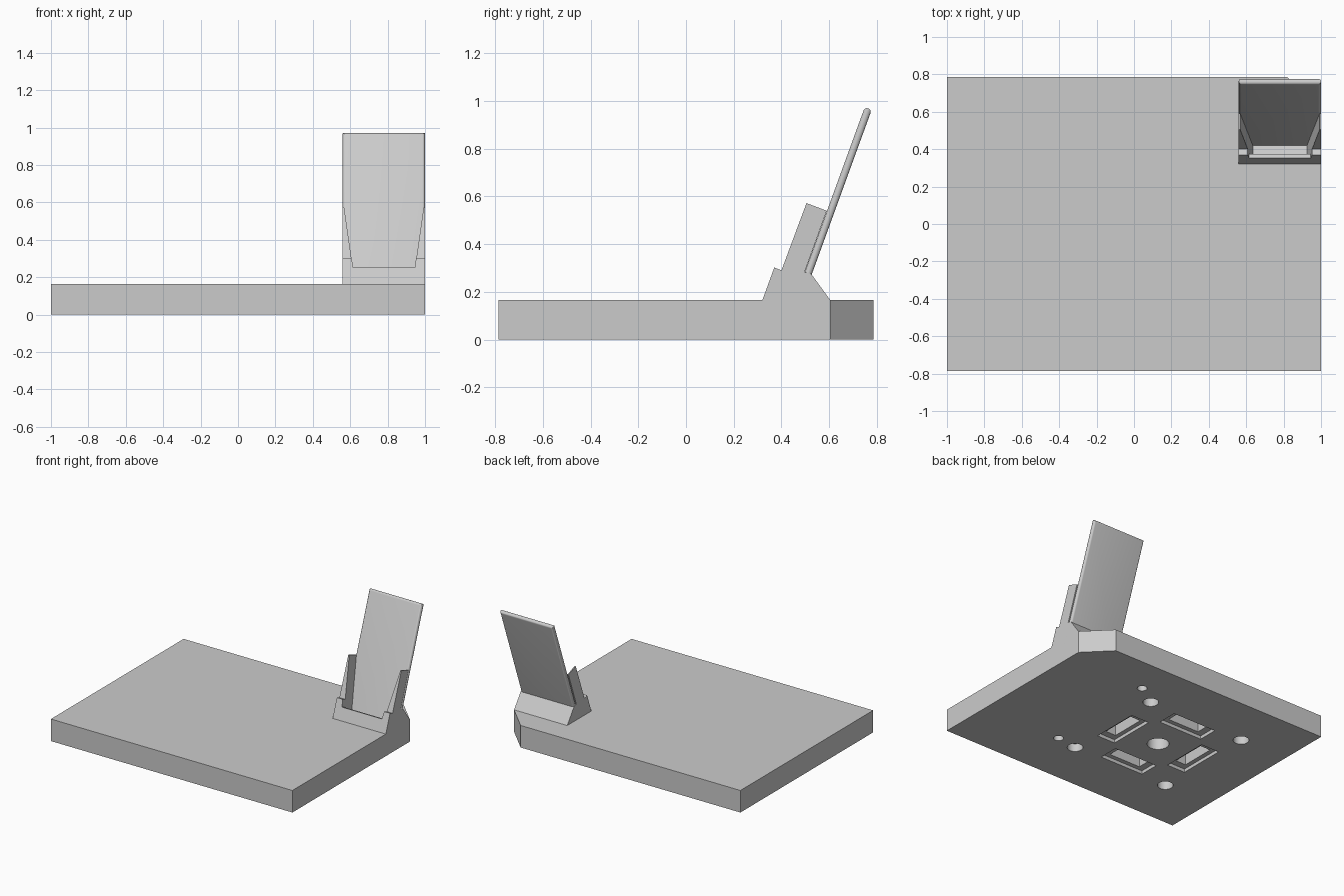
import bpy, bmesh, math
from mathutils import Vector

old = bpy.data.objects.get("Cube")
if old:
    bpy.data.objects.remove(old)

grey = bpy.data.materials.new("plain grey")
grey.use_nodes = True
grey.diffuse_color = (0.6, 0.6, 0.6, 1)
grey.node_tree.nodes["Principled BSDF"].inputs["Base Color"].default_value = (0.6, 0.6, 0.6, 1)

SLAB_TOP, MID = 0.165, 0.78      # slab height, centre of the holder in x
HALF = 0.22                      # half width of the holder
TILT = math.radians(20)
N = Vector((0, math.cos(TILT), -math.sin(TILT)))   # through the back plate
U = Vector((0, math.sin(TILT), math.cos(TILT)))    # up along the back plate
X, Y, Z = Vector((1, 0, 0)), Vector((0, 1, 0)), Vector((0, 0, 1))


def prism(name, outline, a, b, along, start, end):
    """Extrude an outline drawn on axes a, b from start to end."""
    bm = bmesh.new()
    rings = [[bm.verts.new(a * p + b * q + along * d) for p, q in outline]
             for d in (start, end)]
    bm.faces.new(rings[0])
    bm.faces.new(rings[1])
    n = len(outline)
    for i in range(n):
        j = (i + 1) % n
        bm.faces.new((rings[0][i], rings[0][j], rings[1][j], rings[1][i]))
    bmesh.ops.recalc_face_normals(bm, faces=bm.faces)
    mesh = bpy.data.meshes.new(name)
    bm.to_mesh(mesh)
    bm.free()
    mesh.materials.append(grey)
    obj = bpy.data.objects.new(name, mesh)
    bpy.context.collection.objects.link(obj)
    return obj


def rect(cx, cy, w, h):
    return [(cx + sx * w / 2, cy + sy * h / 2)
            for sx, sy in ((-1, -1), (1, -1), (1, 1), (-1, 1))]


def circle(cx, cy, r, n=32):
    return [(cx + r * math.cos(math.tau * i / n), cy + r * math.sin(math.tau * i / n))
            for i in range(n)]


def activate(obj):
    bpy.ops.object.select_all(action="DESELECT")
    obj.select_set(True)
    bpy.context.view_layer.objects.active = obj


def cut(target, cutter, keep=False):
    cutter.hide_render = True
    mod = target.modifiers.new("cut", "BOOLEAN")
    mod.operation, mod.solver, mod.object = "DIFFERENCE", "EXACT", cutter
    activate(target)
    bpy.ops.object.modifier_apply(modifier=mod.name)
    if not keep:
        bpy.data.objects.remove(cutter)


# Base slab with one chamfered corner
base = prism("base_slab", [(-1, -0.785), (1, -0.785), (1, 0.605), (0.82, 0.785), (-1, 0.785)],
             X, Y, Z, 0, SLAB_TOP)

# Holder body: front lip, side arms and rear wedge as one profile
body = prism("holder_body", [(0.32, SLAB_TOP), (0.37, 0.302), (0.4, 0.29), (0.505, 0.572),
                             (0.59, 0.54), (0.497, 0.283), (0.525, 0.275), (0.605, SLAB_TOP)],
             Y, Z, X, MID - HALF, MID + HALF)


def taper(low, high):
    """Cross-section of the tapering slot between two heights."""
    w0, w1 = (0.145 + 0.134 * (u - 0.208) for u in (low, high))
    return [(MID - w0, low), (MID + w0, low), (MID + w1, high), (MID - w1, high)]


# Deep slot behind the lip, and the opening above the lip
slot = prism("slot_cutter", taper(0.208, 0.8), X, U, N, 0.268, 0.373)
cut(base, slot, keep=True)
cut(body, slot)
cut(body, prism("lip_cutter", taper(0.357, 0.8), X, U, N, 0.1, 0.3))

# Leaning back plate with rounded top and side edges
plate = prism("back_plate", rect(MID, 0.686, 2 * HALF, 0.972), X, U, N, 0.371, 0.402)
bm = bmesh.new()
bm.from_mesh(plate.data)
edges = []
for e in bm.edges:
    d = e.verts[0].co - e.verts[1].co
    low = all(v.co.dot(U) < 0.3 for v in e.verts)
    if abs(d.dot(N)) < 0.001 and not low:
        edges.append(e)
bmesh.ops.bevel(bm, geom=edges, offset=0.015, segments=5, profile=0.5, affect="EDGES")
bm.to_mesh(plate.data)
bm.free()

# Mounting features in the underside
CX = -0.213


def pocket(outline, depth):
    cut(base, prism("pocket_cutter", outline, X, Y, Z, -0.05, depth))


pocket(circle(CX, 0, 0.075), 0.12)
for sx in (-1, 1):
    for sy in (-1, 1):
        pocket(circle(CX + sx * 0.4, sy * 0.4, 0.054), 0.06)
for y in (-0.376, 0.508):
    pocket(circle(0.354, y, 0.034), 0.08)

# Stepped rectangular pockets around the centre hole
for dx, dy in ((1, 0), (-1, 0), (0, 1), (0, -1)):
    for w, l, depth in ((0.15, 0.36, 0.025), (0.085, 0.26, 0.11)):
        size = (w, l) if dx else (l, w)
        pocket(rect(CX + dx * 0.31, dy * 0.31, *size), depth)

for obj in (base, body, plate):
    activate(obj)
    bpy.ops.object.shade_smooth_by_angle(angle=math.radians(25))
